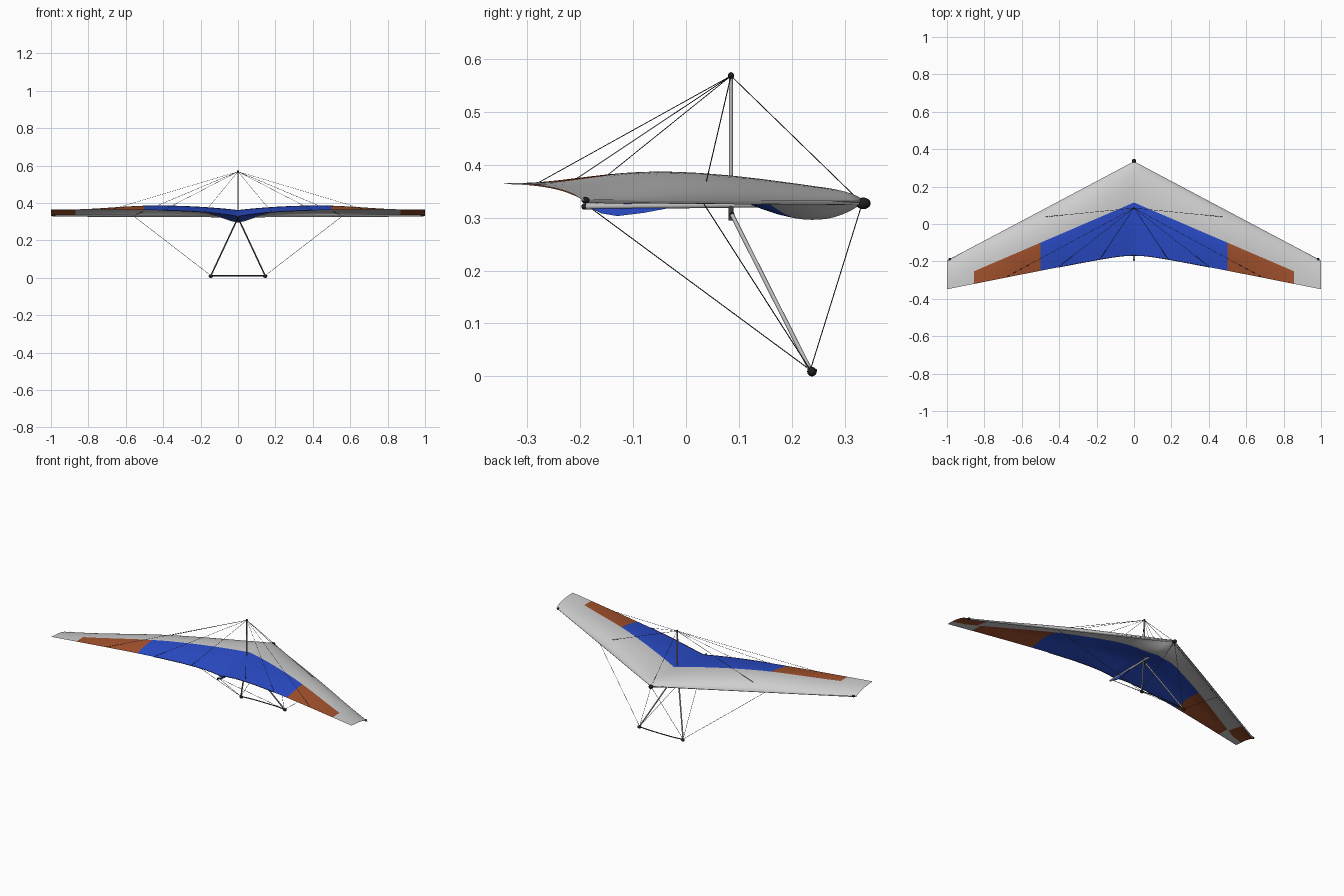
import bpy, bmesh, math

if "Cube" in bpy.data.objects:
    bpy.data.objects.remove(bpy.data.objects["Cube"])

def material(name, rgb):
    m = bpy.data.materials.new(name)
    m.diffuse_color = (*rgb, 1)
    m.use_nodes = True
    m.node_tree.nodes["Principled BSDF"].inputs["Base Color"].default_value = m.diffuse_color
    return m

GREY = material("sail_grey", (0.62, 0.62, 0.62))
BLUE = material("sail_blue", (0.024, 0.075, 0.6))
RUST = material("sail_rust", (0.37, 0.085, 0.026))
DARK = material("dark_fitting", (0.012, 0.013, 0.015))
TUBE = material("dark_tube", (0.05, 0.052, 0.057))
ALLOY = material("light_alloy", (0.5, 0.5, 0.5))

def finish(name, bm, mats, angle=40):
    me = bpy.data.meshes.new(name)
    bm.normal_update()
    bm.to_mesh(me)
    bm.free()
    for m in mats:
        me.materials.append(m)
    me.polygons.foreach_set("use_smooth", [True] * len(me.polygons))
    me.set_sharp_from_angle(angle=math.radians(angle))
    ob = bpy.data.objects.new(name, me)
    bpy.context.collection.objects.link(ob)
    return ob

def rod(name, pts, r, mat, sides=10):
    """Straight or bent tube through the points."""
    cu = bpy.data.curves.new(name, 'CURVE')
    cu.dimensions = '3D'
    cu.bevel_depth = r
    cu.bevel_resolution = max(0, sides // 4)
    cu.use_fill_caps = True
    sp = cu.splines.new('POLY')
    sp.points.add(len(pts) - 1)
    for p, co in zip(sp.points, pts):
        p.co = (*co, 1)
    cu.materials.append(mat)
    ob = bpy.data.objects.new(name, cu)
    bpy.context.collection.objects.link(ob)

def ball(name, co, scale, mat):
    bm = bmesh.new()
    bmesh.ops.create_uvsphere(bm, u_segments=16, v_segments=10, radius=1)
    bmesh.ops.scale(bm, vec=scale, verts=bm.verts)
    bmesh.ops.translate(bm, vec=co, verts=bm.verts)
    finish(name, bm, [mat])

# --- sail shape ---
def le_y(x): return 0.335 - 0.53 * abs(x)
def te_y(x): return -0.148 - 0.2 * math.sqrt(x * x + 0.01)
def te_z(x): return 0.366 - 0.038 * math.exp(-abs(x) / 0.2)

def camber(x):
    a = abs(x)
    if a < 0.4:
        return 0.033 + 0.011 * math.sin(a / 0.4 * math.pi / 2)
    return 0.013 + 0.031 * (1 + math.cos((a - 0.4) / 0.6 * math.pi)) / 2

def arch(s):
    return (s ** 0.6) * ((1 - s) ** 1.1) / (0.353 ** 0.6 * 0.647 ** 1.1)

def top_z(x, s):
    return 0.331 * (1 - s) + te_z(x) * s + camber(x) * arch(s)

def low_z(x, s):
    a = abs(x)
    pocket = 0.025 * (1 - a) * max(0, math.sin(math.pi * min(1, s / 0.65)))
    belly = 0.042 * math.exp(-(a / 0.12) ** 2) * (math.sin(math.pi * min(1, s / 0.5) ** 0.65))
    return top_z(x, s) - 0.002 * min(1, 8 * s, 8 * (1 - s)) - pocket - belly

def split(x, upper):
    """Chord fraction where the coloured panel starts."""
    a = min(abs(x), 0.93)
    y = 0.115 - 0.43 * a if upper else 0.205 - 0.53 * a
    return (le_y(a) - y) / (le_y(a) - te_y(a))

half = [0.5 * i / 14 for i in range(15)] + [0.5 + 0.355 * i / 8 for i in range(1, 9)] + [0.87, 0.93, 1.0]
XS = [-x for x in reversed(half[1:])] + half
N1, N2 = 12, 12

def build_sail():
    bm = bmesh.new()
    for upper in (True, False):
        cols = []
        for x in XS:
            b = split(x, upper)
            ss = [b * (i / N1) ** 1.6 for i in range(N1)] + [min(1.0, b + (1 - b) * i / N2) for i in range(N2 + 1)]
            zf = top_z if upper else low_z
            cols.append([bm.verts.new((x, le_y(x) + (te_y(x) - le_y(x)) * s, zf(x, s))) for s in ss])
        for i in range(len(XS) - 1):
            mid = abs(XS[i] + XS[i + 1]) / 2
            for j in range(N1 + N2):
                q = [cols[i][j], cols[i][j + 1], cols[i + 1][j + 1], cols[i + 1][j]]
                f = bm.faces.new(q if upper else q[::-1])
                # painted panels: blue centre, rust outer, rust patch under the tip's front
                if j >= N1 and mid < 0.855:
                    f.material_index = 1 if mid < 0.5 else 2
                elif not upper and mid > 0.87 and j < N1:
                    f.material_index = 2
    bmesh.ops.remove_doubles(bm, verts=bm.verts, dist=0.0002)
    finish("sail", bm, [GREY, BLUE, RUST], 60)

build_sail()

# --- dark hem along the middle of the trailing edge ---
rod("trailing_edge_hem", [(x / 20, te_y(x / 20), te_z(x / 20)) for x in range(-8, 9)], 0.0016, DARK, 6)

# --- keel pocket under the rear of the sail ---
bm = bmesh.new()
prof = [(0.0, 0.332), (-0.165, 0.324), (-0.18, 0.318), (-0.16, 0.308), (-0.13, 0.303), (-0.08, 0.309), (0.0, 0.324)]
face = bm.faces.new([bm.verts.new((-0.003, y, z)) for y, z in prof])
ext = bmesh.ops.extrude_face_region(bm, geom=[face])
bmesh.ops.translate(bm, vec=(0.006, 0, 0), verts=[v for v in ext["geom"] if isinstance(v, bmesh.types.BMVert)])
bmesh.ops.recalc_face_normals(bm, faces=bm.faces)
finish("keel_pocket", bm, [BLUE])

# --- frame ---
NOSE, TAIL = (0, 0.333, 0.327), (0, -0.192, 0.321)
TOP = (0, 0.085, 0.568)
rod("keel", [NOSE, TAIL], 0.0055, ALLOY)
ball("keel_end", TAIL, (0.006, 0.006, 0.006), DARK)
ball("nose_cap", (0, 0.335, 0.327), (0.012, 0.014, 0.011), DARK)
rod("kingpost", [(0, 0.085, 0.32), TOP], 0.004, ALLOY)
ball("kingpost_cap", TOP, (0.006, 0.006, 0.007), DARK)
rod("control_frame_bracket", [(0, 0.085, 0.295), (0, 0.085, 0.335)], 0.005, TUBE)
ball("control_frame_bolt", (0, 0.087, 0.305), (0.012, 0.005, 0.006), DARK)

for side, sx in (("right", 1), ("left", -1)):
    corner = (0.145 * sx, 0.235, 0.012)
    le_joint = (0.56 * sx, 0.03, 0.332)
    rod(side + "_leading_edge_tube", [(0, 0.328, 0.328), (0.985 * sx, -0.192, 0.332)], 0.0045, GREY)
    ball(side + "_tip_cap", (0.984 * sx, -0.19, 0.333), (0.009, 0.008, 0.006), DARK)
    rod(side + "_downtube", [(0.008 * sx, 0.087, 0.305), corner], 0.004, ALLOY)
    ball(side + "_corner_fitting", (0.145 * sx, 0.238, 0.009), (0.012, 0.009, 0.009), DARK)
    # rigging wires
    rod(side + "_upper_side_wire", [TOP, le_joint], 0.001, TUBE, 6)
    for n, x in enumerate((0.18, 0.40, 0.68)):
        rod(f"{side}_luff_line_{n + 1}", [TOP, (x * sx, te_y(x) + 0.004, te_z(x))], 0.0008, TUBE, 6)
    for label, end in (("side", le_joint), ("nose", NOSE), ("tail", (0, -0.185, 0.322))):
        rod(f"{side}_lower_{label}_wire", [corner, end], 0.001, TUBE, 6)
rod("upper_nose_wire", [TOP, NOSE], 0.001, TUBE, 6)

# --- bowed base bar ---
rod("base_bar", [(0.145 * t, 0.235 + 0.01 * (1 - t ** 4), 0.011) for t in (-1, -0.85, -0.6, -0.3, 0, 0.3, 0.6, 0.85, 1)],
    0.003, TUBE)
